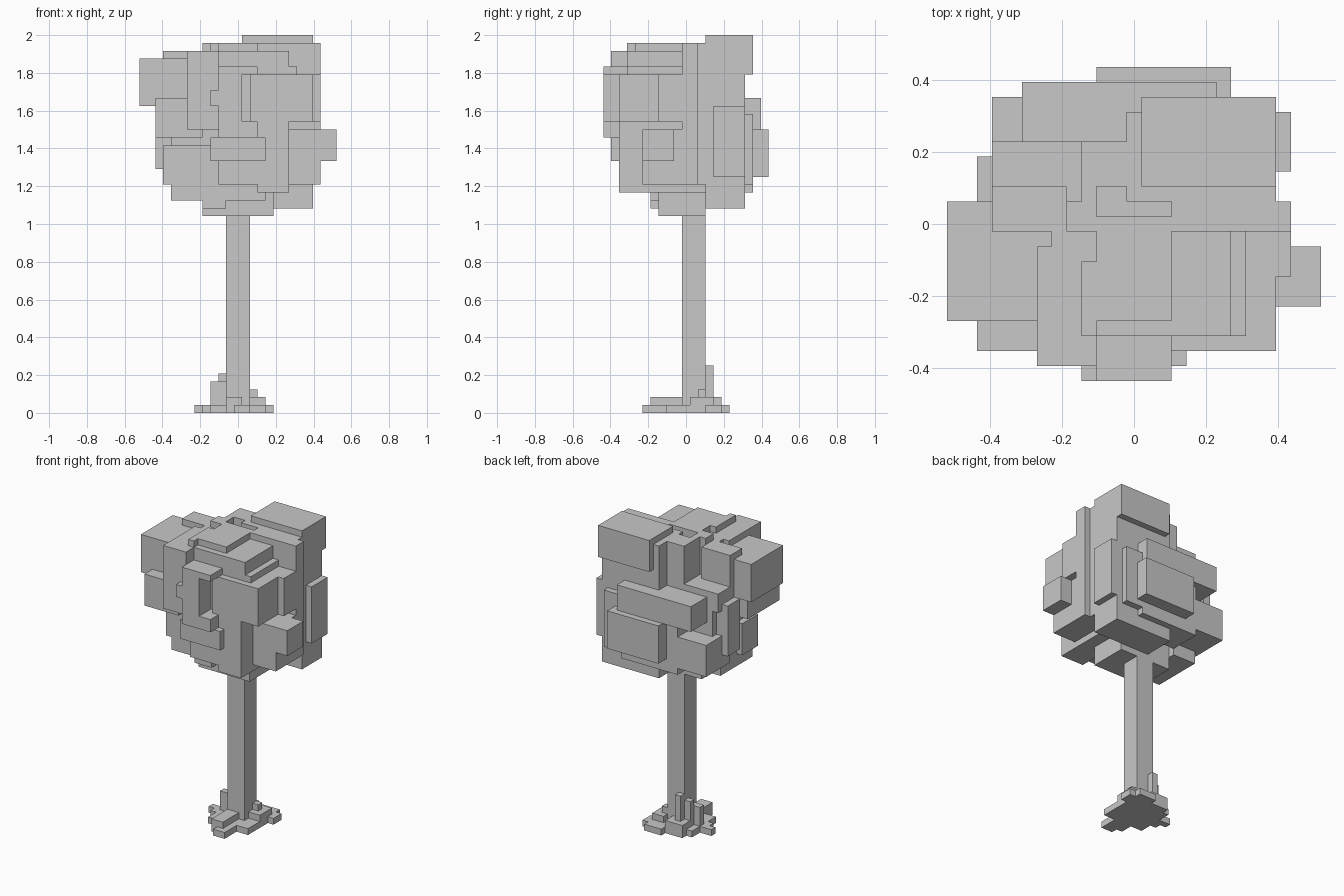
import bpy
import bmesh
from mathutils import Vector

UNIT = 1 / 24
ORIGIN = Vector((-12.5, -10.5, 0))

cube = bpy.data.objects.get("Cube")
if cube:
    bpy.data.objects.remove(cube, do_unlink=True)

grey = bpy.data.materials.new("plain_grey")
grey.use_nodes = True
colour = (0.58, 0.58, 0.58, 1)
grey.diffuse_color = colour
grey.node_tree.nodes["Principled BSDF"].inputs["Base Color"].default_value = colour


def fill(cells, x, y, z):
    """Add a solid block of grid cells, given as ranges along each axis."""
    cells.update((i, j, k) for i in range(*x) for j in range(*y) for k in range(*z))


def skin(name, cells):
    """Build the outer surface around a set of grid cells."""
    bm = bmesh.new()
    corners = {}

    def vert(point):
        key = tuple(point)
        if key not in corners:
            corners[key] = bm.verts.new((Vector(key) + ORIGIN) * UNIT)
        return corners[key]

    for cell in sorted(cells):
        for axis in range(3):
            for side in (0, 1):
                neighbour = list(cell)
                neighbour[axis] += 2 * side - 1
                if tuple(neighbour) in cells:
                    continue
                loop = []
                for u, v in ((0, 0), (1, 0), (1, 1), (0, 1)):
                    point = list(cell)
                    point[axis] += side
                    point[(axis + 1) % 3] += u
                    point[(axis + 2) % 3] += v
                    loop.append(vert(point))
                bm.faces.new(loop if side else loop[::-1])
    bmesh.ops.dissolve_limit(bm, angle_limit=0.01, verts=bm.verts[:], edges=bm.edges[:])
    mesh = bpy.data.meshes.new(name)
    bm.to_mesh(mesh)
    bm.free()
    mesh.materials.append(grey)
    obj = bpy.data.objects.new(name, mesh)
    bpy.context.collection.objects.link(obj)
    return obj


# Crown: main masses
crown = set()
fill(crown, x=(4, 10), y=(8, 16), z=(29, 40))
fill(crown, x=(10, 19), y=(5, 16), z=(29, 40))
fill(crown, x=(19, 22), y=(10, 16), z=(29, 40))
fill(crown, x=(10, 22), y=(3, 11), z=(37, 43))
fill(crown, x=(12, 22), y=(13, 18), z=(26, 43))

# Crown: top slabs and the tall rear block
fill(crown, x=(13, 22), y=(13, 19), z=(43, 48))
fill(crown, x=(12, 13), y=(12, 18), z=(40, 47))
fill(crown, x=(13, 22), y=(12, 13), z=(29, 47))
fill(crown, x=(15, 23), y=(10, 12), z=(29, 47))
fill(crown, x=(10, 15), y=(11, 13), z=(40, 45))
fill(crown, x=(8, 15), y=(10, 11), z=(40, 47))
fill(crown, x=(8, 10), y=(10, 12), z=(40, 47))
fill(crown, x=(9, 10), y=(12, 13), z=(40, 47))
fill(crown, x=(9, 12), y=(13, 16), z=(40, 47))
fill(crown, x=(10, 20), y=(3, 10), z=(43, 44))
fill(crown, x=(9, 19), y=(3, 10), z=(44, 46))
fill(crown, x=(10, 15), y=(4, 10), z=(46, 47))
fill(crown, x=(9, 10), y=(3, 8), z=(44, 47))

# Crown: left side blocks
fill(crown, x=(0, 6), y=(4, 12), z=(39, 45))
fill(crown, x=(6, 7), y=(9, 10), z=(39, 45))
fill(crown, x=(3, 8), y=(10, 13), z=(39, 46))
fill(crown, x=(3, 9), y=(12, 16), z=(38, 41))
fill(crown, x=(6, 10), y=(1, 9), z=(36, 46))
fill(crown, x=(7, 10), y=(8, 10), z=(36, 46))
fill(crown, x=(2, 8), y=(2, 10), z=(35, 40))
fill(crown, x=(3, 10), y=(6, 10), z=(29, 34))
fill(crown, x=(2, 4), y=(12, 15), z=(31, 39))

# Crown: front bracket, lip and panels
fill(crown, x=(10, 13), y=(0, 4), z=(35, 44))
fill(crown, x=(10, 15), y=(0, 4), z=(43, 44))
fill(crown, x=(10, 15), y=(0, 4), z=(35, 37))
fill(crown, x=(9, 10), y=(0, 2), z=(39, 41))
fill(crown, x=(9, 16), y=(1, 5), z=(32, 35))
fill(crown, x=(10, 15), y=(2, 6), z=(29, 36))
fill(crown, x=(14, 22), y=(2, 10), z=(37, 43))
fill(crown, x=(15, 19), y=(2, 13), z=(28, 37))

# Crown: right side knobs
fill(crown, x=(19, 25), y=(5, 9), z=(32, 36))
fill(crown, x=(19, 23), y=(5, 12), z=(29, 36))
fill(crown, x=(22, 23), y=(7, 12), z=(37, 43))
fill(crown, x=(21, 23), y=(14, 18), z=(30, 39))

# Crown: rear bars
fill(crown, x=(5, 18), y=(16, 20), z=(36, 40))
fill(crown, x=(10, 19), y=(16, 21), z=(30, 36))
fill(crown, x=(16, 21), y=(16, 19), z=(29, 38))
fill(crown, x=(8, 18), y=(14, 19), z=(28, 36))
fill(crown, x=(3, 9), y=(13, 19), z=(29, 34))

# Crown: underside
fill(crown, x=(8, 17), y=(7, 13), z=(25, 29))
fill(crown, x=(8, 11), y=(6, 13), z=(26, 29))
fill(crown, x=(11, 16), y=(6, 13), z=(27, 29))
fill(crown, x=(4, 8), y=(6, 14), z=(27, 30))
skin("crown", crown)

# Trunk and roots, joined as one solid
trunk = set()
fill(trunk, x=(11, 14), y=(10, 13), z=(0, 25))
fill(trunk, x=(9, 16), y=(8, 14), z=(0, 1))
fill(trunk, x=(12, 14), y=(5, 8), z=(0, 1))
fill(trunk, x=(11, 13), y=(6, 10), z=(0, 2))
fill(trunk, x=(7, 9), y=(11, 12), z=(0, 1))
fill(trunk, x=(8, 10), y=(10, 12), z=(0, 1))
fill(trunk, x=(9, 10), y=(11, 12), z=(0, 4))
fill(trunk, x=(10, 11), y=(11, 13), z=(0, 4))
fill(trunk, x=(10, 11), y=(12, 13), z=(4, 5))
fill(trunk, x=(11, 12), y=(13, 14), z=(0, 6))
fill(trunk, x=(14, 17), y=(13, 15), z=(0, 1))
fill(trunk, x=(13, 16), y=(13, 16), z=(0, 1))
fill(trunk, x=(10, 13), y=(13, 15), z=(0, 2))
fill(trunk, x=(14, 16), y=(11, 14), z=(0, 2))
fill(trunk, x=(14, 15), y=(12, 13), z=(2, 3))
skin("trunk_and_roots", trunk)
